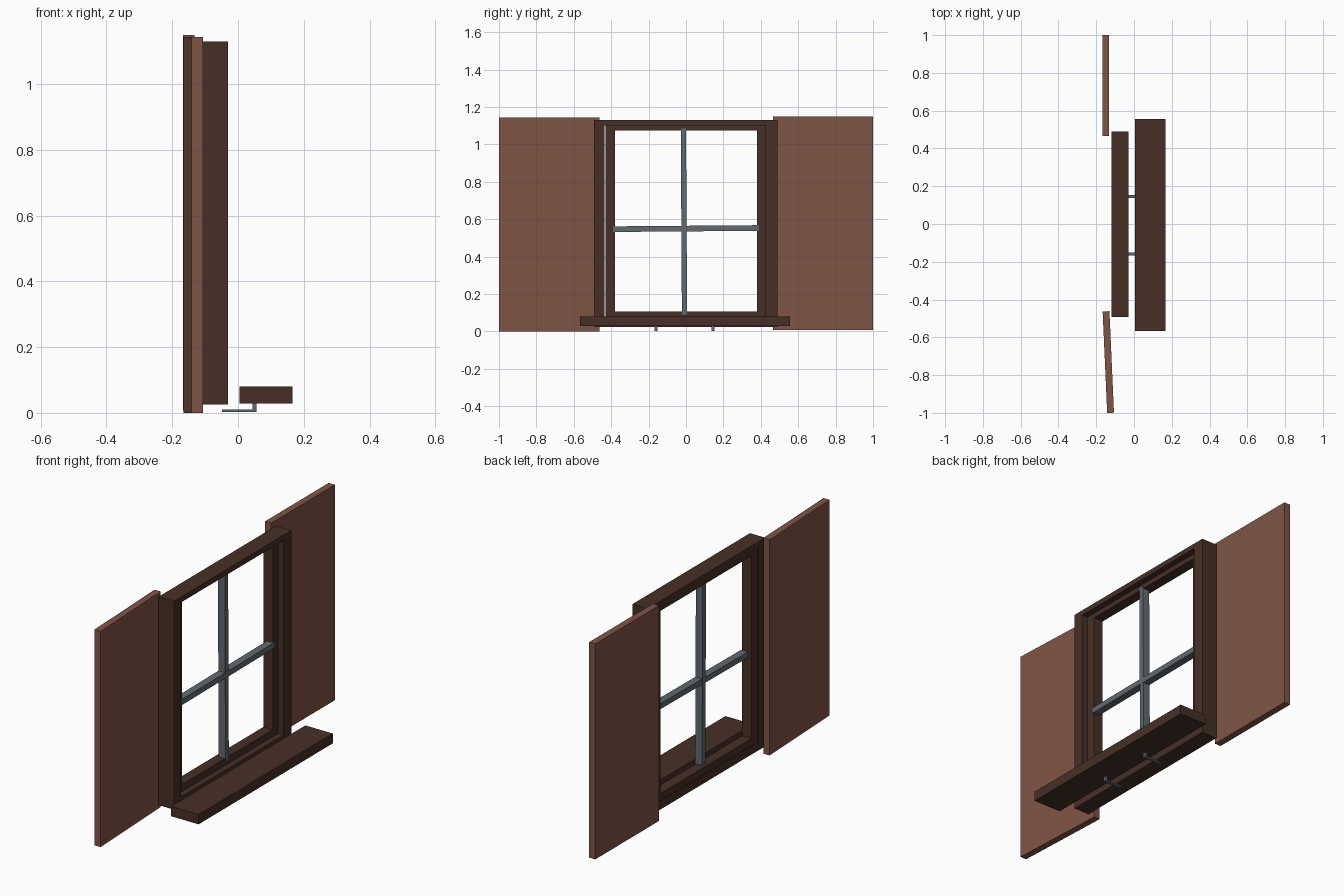
import bpy, bmesh, math
from mathutils import Matrix, Vector

if "Cube" in bpy.data.objects:
    bpy.data.objects.remove(bpy.data.objects["Cube"])


def material(name, rgb):
    m = bpy.data.materials.new(name)
    m.diffuse_color = (*rgb, 1)
    m.use_nodes = True
    m.node_tree.nodes["Principled BSDF"].inputs["Base Color"].default_value = m.diffuse_color
    return m


DARK = material("dark wood", (0.062, 0.028, 0.019))
RED = material("reddish shutter wood", (0.216, 0.089, 0.061))
METAL = material("grey metal", (0.120, 0.142, 0.158))


def finish(name, bm, mat):
    bmesh.ops.recalc_face_normals(bm, faces=bm.faces)
    me = bpy.data.meshes.new(name)
    bm.to_mesh(me)
    bm.free()
    me.materials.append(mat)
    ob = bpy.data.objects.new(name, me)
    bpy.context.collection.objects.link(ob)
    return ob


def add_box(bm, x, y, z):
    size = (x[1] - x[0], y[1] - y[0], z[1] - z[0])
    mid = Vector((sum(x) / 2, sum(y) / 2, sum(z) / 2))
    bmesh.ops.create_cube(bm, size=1, matrix=Matrix.Translation(mid) @ Matrix.Diagonal((*size, 1)))


def box(name, mat, *ranges, turn=0, tilt=0):
    bm = bmesh.new()
    add_box(bm, *ranges)
    mid = Vector([sum(r) / 2 for r in ranges])
    rot = Matrix.Rotation(turn, 3, 'Z') @ Matrix.Rotation(tilt, 3, 'X')
    bmesh.ops.rotate(bm, cent=mid, matrix=rot, verts=bm.verts)
    return finish(name, bm, mat)


def ring(name, mat, x, outer, inner):
    """Rectangular frame in the y-z plane; outer / inner are (y0, y1, z0, z1)."""
    bm = bmesh.new()
    loops = []
    for r, xs in ((outer, x), (inner, x)):
        for px in xs:
            loops.append([bm.verts.new((px, r[a], r[b])) for a, b in ((0, 2), (1, 2), (1, 3), (0, 3))])
    ob, of, ib, inf = loops
    for a, b in ((ob, of), (of, inf), (inf, ib), (ib, ob)):
        for i in range(4):
            j = (i + 1) % 4
            bm.faces.new((a[i], a[j], b[j], b[i]))
    return finish(name, bm, mat)


# Outer frame and the recessed sash
ring("outer_frame", DARK, (-0.12, -0.03), (-0.493, 0.49, 0.025, 1.13), (-0.435, 0.425, 0.07, 1.102))
ring("window_sash", DARK, (-0.117, -0.062), (-0.431, 0.424, 0.065, 1.104), (-0.38, 0.38, 0.107, 1.075))

# Glazing bars
box("vertical_bar", METAL, (-0.098, -0.058), (-0.025, 0.003), (0.09, 1.085), tilt=0.006)
box("horizontal_bar", METAL, (-0.097, -0.057), (-0.39, 0.39), (0.535, 0.565), tilt=0.008)

# Shutters, one swung slightly
box("shutter_right", RED, (-0.168, -0.132), (0.466, 1.0), (0.008, 1.15))
box("shutter_left", RED, (-0.154, -0.118), (-1.0, -0.462), (0.0, 1.143), turn=math.atan(0.024 / 0.54))

# Window sill and its two brackets
box("sill", DARK, (0.005, 0.166), (-0.567, 0.557), (0.028, 0.08))
for side, y in (("left", -0.16), ("right", 0.145)):
    bm = bmesh.new()
    add_box(bm, (-0.048, 0.056), (y - 0.008, y + 0.008), (0.003, 0.01))
    add_box(bm, (0.044, 0.056), (y - 0.008, y + 0.008), (0.003, 0.03))
    finish("sill_bracket_" + side, bm, METAL)
